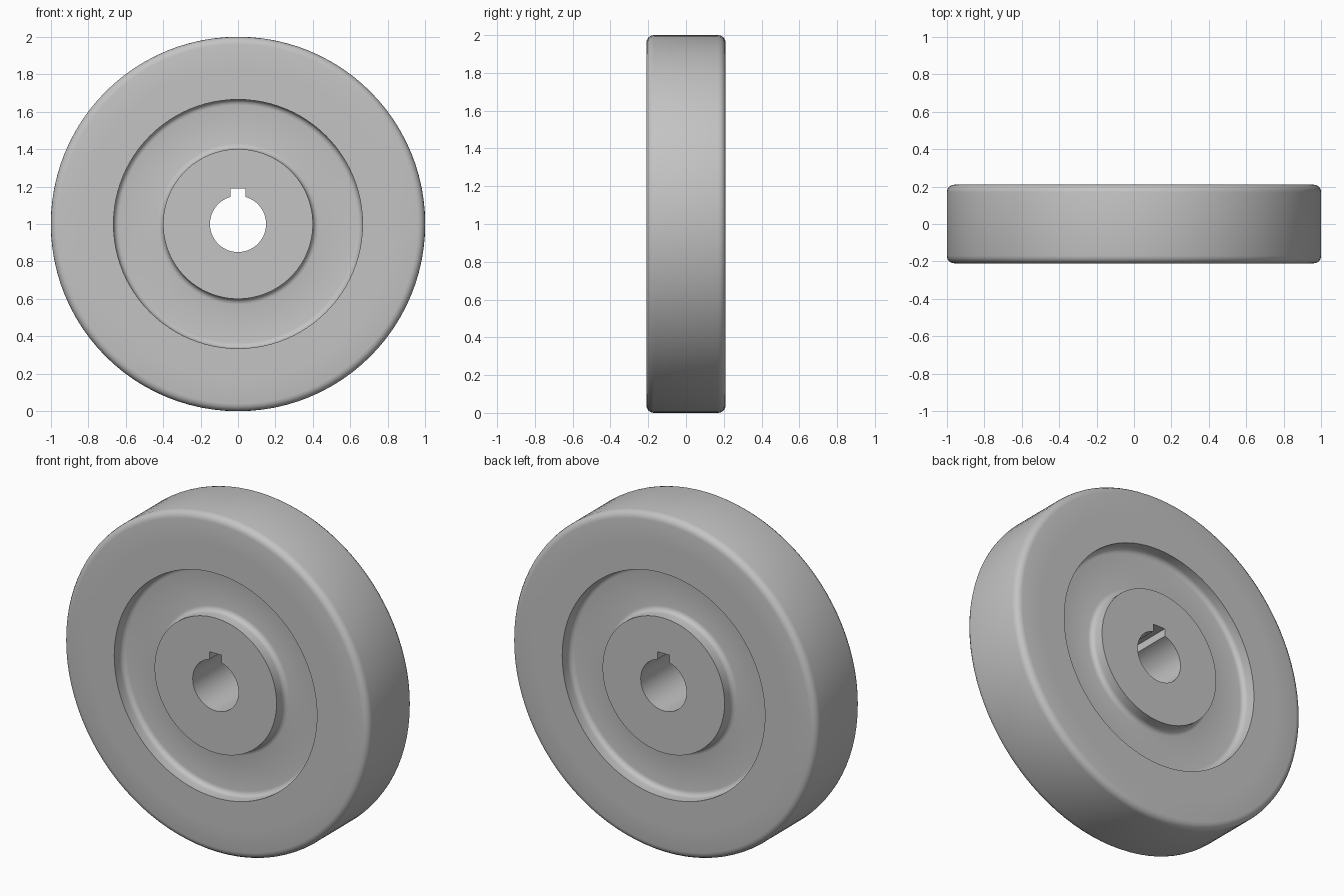
import bpy
import bmesh
from math import cos, sin, pi, radians
from mathutils import Matrix, Vector

if "Cube" in bpy.data.objects:
    bpy.data.objects.remove(bpy.data.objects["Cube"])

HALF = 0.21        # half the wheel width
FLOOR = 0.13       # half thickness of the recessed web
BORE, HUB, RECESS, SEAM, OUTER = 0.15, 0.40, 0.665, 0.83, 1.0
FILLET, ROUND = 0.03, 0.04
SEGMENTS = 96

grey = bpy.data.materials.new("light_grey")
grey.use_nodes = True
colour = (0.55, 0.55, 0.55, 1)
grey.diffuse_color = colour
grey.node_tree.nodes["Principled BSDF"].inputs["Base Color"].default_value = colour


def arc(r, y, radius, start, end, steps=4):
    """Points of a rounded corner in the (radius, y) plane."""
    angles = [radians(start + (end - start) * i / steps) for i in range(steps + 1)]
    return [(r + radius * cos(a), y + radius * sin(a)) for a in angles]


def lathe(name, front):
    """Mirror a front profile to the back and revolve it about the axle."""
    profile = front + [(r, -y) for r, y in reversed(front)]
    bm = bmesh.new()
    rings = []
    for s in range(SEGMENTS):
        a = 2 * pi * s / SEGMENTS
        rings.append([bm.verts.new((r * cos(a), y, 1 + r * sin(a))) for r, y in profile])
    count = len(profile)
    for s in range(SEGMENTS):
        here, there = rings[s], rings[(s + 1) % SEGMENTS]
        for i in range(count):
            j = (i + 1) % count
            bm.faces.new((here[i], here[j], there[j], there[i]))
    bmesh.ops.recalc_face_normals(bm, faces=bm.faces)
    return finish(name, bm)


def finish(name, bm):
    mesh = bpy.data.meshes.new(name)
    bm.to_mesh(mesh)
    bm.free()
    mesh.materials.append(grey)
    obj = bpy.data.objects.new(name, mesh)
    bpy.context.collection.objects.link(obj)
    return obj


def activate(obj):
    bpy.ops.object.select_all(action='DESELECT')
    obj.select_set(True)
    bpy.context.view_layer.objects.active = obj


# Wheel body: hub, filleted recess on both sides, inner rim
body = lathe("wheel_body",
             [(BORE, -HALF), (HUB, -HALF)]
             + arc(HUB + FILLET, -FLOOR - FILLET, FILLET, 180, 90)
             + arc(RECESS - FILLET, -FLOOR - FILLET, FILLET, 90, 0)
             + [(RECESS, -HALF), (SEAM, -HALF)])

# Tyre: outer band with rounded edges
tyre = lathe("tyre",
             [(SEAM, -HALF)] + arc(OUTER - ROUND, -HALF + ROUND, ROUND, -90, 0))

# Keyway slot through the top of the bore
bm = bmesh.new()
bmesh.ops.create_cube(bm, size=1, matrix=Matrix.Translation(Vector((0, 0, 1.14)))
                      @ Matrix.Diagonal((0.08, 1, 0.10, 1)))
cutter = finish("keyway_cutter", bm)
cutter.hide_render = True
cut = body.modifiers.new("keyway", 'BOOLEAN')
cut.operation = 'DIFFERENCE'
cut.solver = 'EXACT'
cut.object = cutter
activate(body)
bpy.ops.object.modifier_apply(modifier=cut.name)
bpy.data.objects.remove(cutter)

for part in (body, tyre):
    activate(part)
    bpy.ops.object.shade_smooth_by_angle(angle=radians(30))
